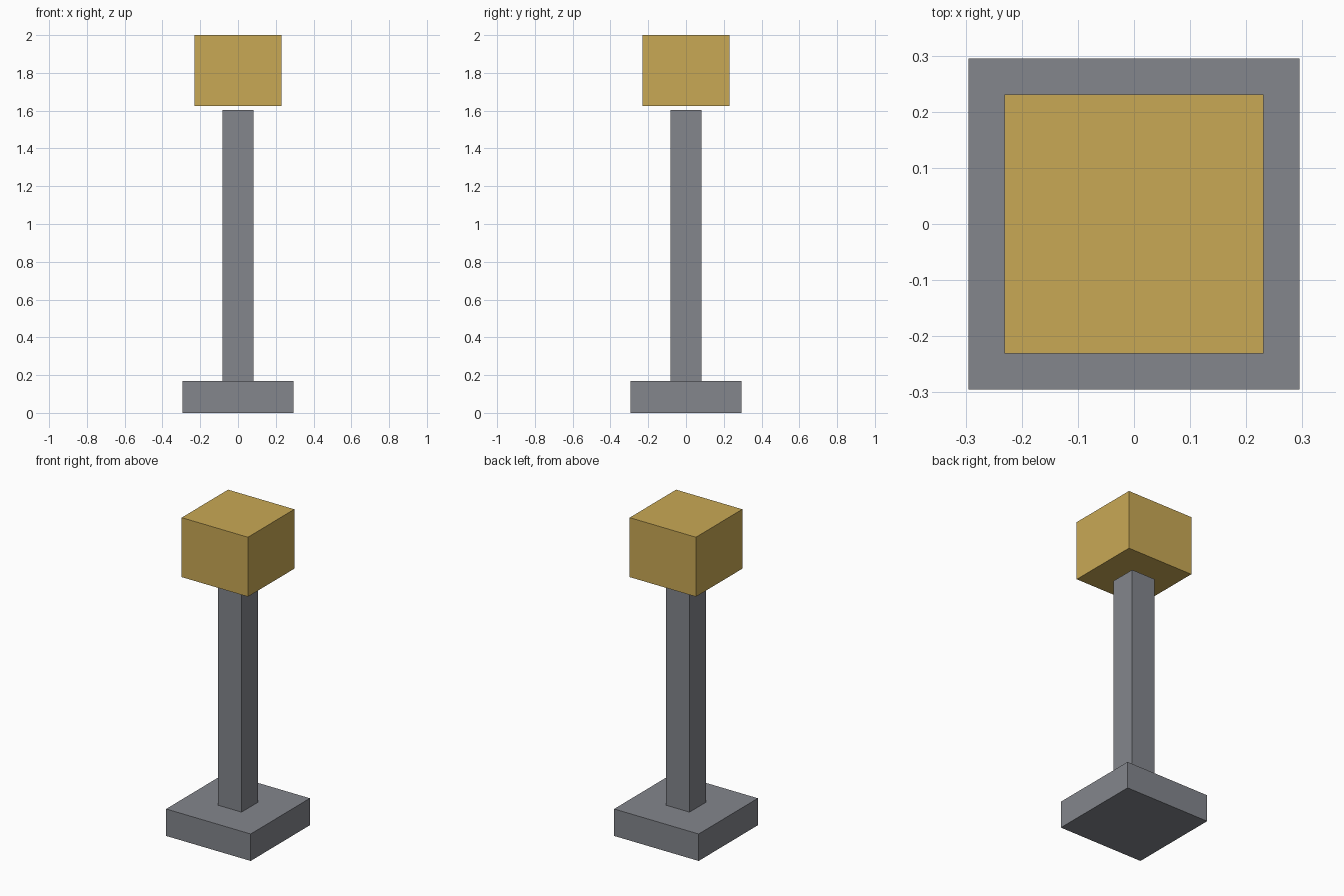
import bpy

cube = bpy.data.objects.get("Cube")
if cube:
    bpy.data.objects.remove(cube, do_unlink=True)


def make_material(name, rgb):
    mat = bpy.data.materials.new(name)
    mat.use_nodes = True
    colour = (*rgb, 1.0)
    mat.diffuse_color = colour
    mat.node_tree.nodes["Principled BSDF"].inputs["Base Color"].default_value = colour
    return mat


def square_block(name, width, bottom, top, mat):
    bpy.ops.mesh.primitive_cube_add(size=1, location=(0, 0, (bottom + top) / 2))
    block = bpy.context.object
    block.name = block.data.name = name
    block.scale = (width, width, top - bottom)
    bpy.ops.object.transform_apply(location=False, rotation=False, scale=True)
    block.data.materials.append(mat)
    return block


grey = make_material("stone grey", (0.228, 0.238, 0.265))
gold = make_material("warm gold", (0.584, 0.397, 0.091))

# Foot slab, slim post, and the head floating just above the post
square_block("base", 0.59, 0, 0.17, grey)
square_block("post", 0.166, 0.17, 1.603, grey)
square_block("lamp_head", 0.462, 1.625, 2, gold)
